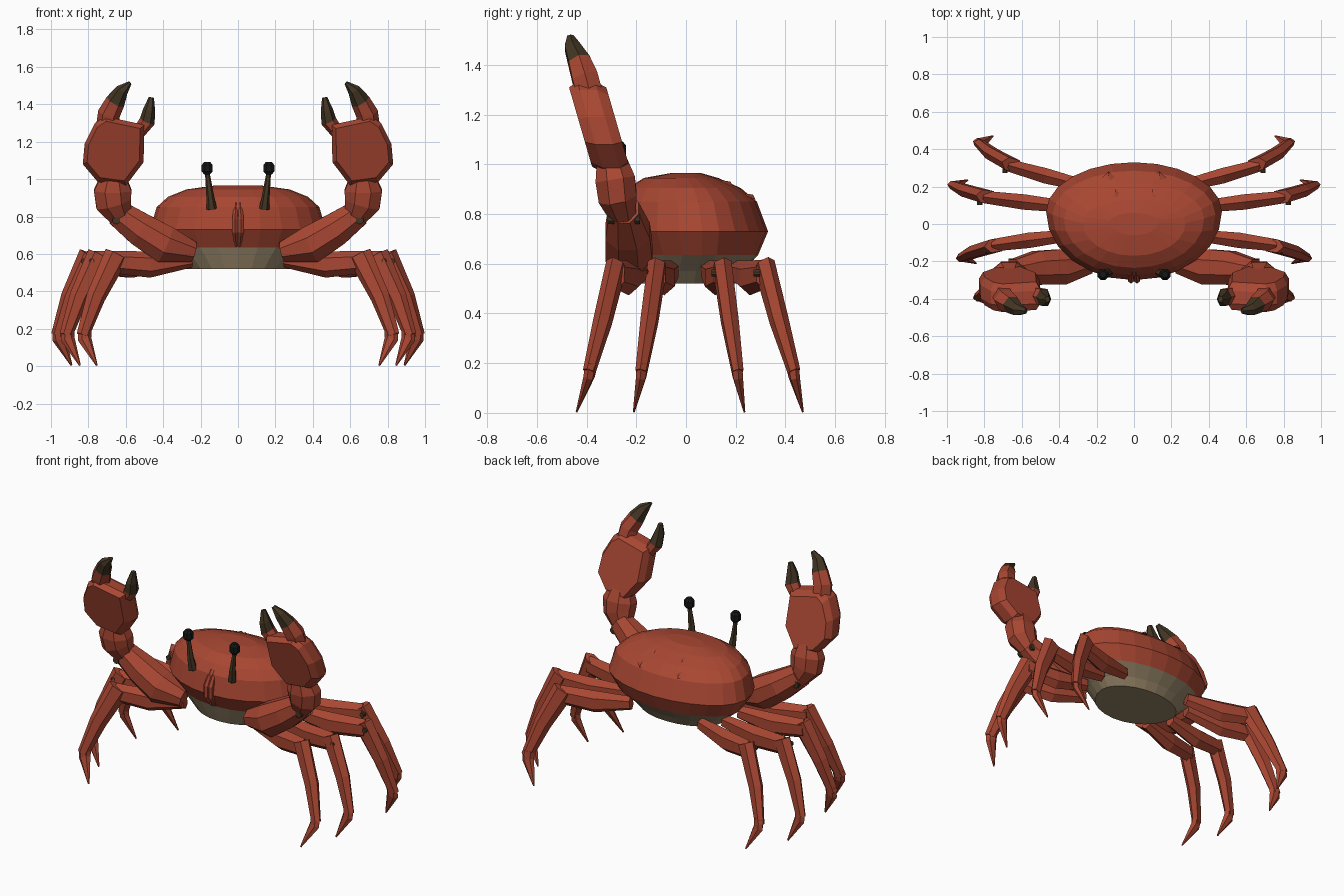
import bpy
import bmesh
import math
from mathutils import Vector

cube = bpy.data.objects.get("Cube")
if cube:
    bpy.data.objects.remove(cube, do_unlink=True)


def make_material(name, rgb):
    mat = bpy.data.materials.new(name)
    mat.use_nodes = True
    mat.diffuse_color = (*rgb, 1)
    mat.node_tree.nodes["Principled BSDF"].inputs["Base Color"].default_value = (*rgb, 1)
    return mat


RED = make_material("shell red", (0.39, 0.062, 0.032))
BELLY = make_material("belly tan", (0.30, 0.23, 0.135))
DARK = make_material("dark brown", (0.055, 0.036, 0.017))
BLACK = make_material("eye black", (0.008, 0.009, 0.009))


def loft(name, rings, mats, rule=lambda i: 0):
    """Skin a list of equal rings; rule picks the material of each band."""
    bm = bmesh.new()
    loops = [[bm.verts.new(p) for p in ring] for ring in rings]
    n = len(loops[0])
    for i, (a, b) in enumerate(zip(loops, loops[1:])):
        for j in range(n):
            k = (j + 1) % n
            bm.faces.new((a[j], a[k], b[k], b[j])).material_index = rule(i)
    bm.faces.new(loops[0]).material_index = rule(0)
    bm.faces.new(loops[-1]).material_index = rule(len(rings) - 2)
    bmesh.ops.recalc_face_normals(bm, faces=bm.faces)
    mesh = bpy.data.meshes.new(name)
    bm.to_mesh(mesh)
    bm.free()
    for mat in mats:
        mesh.materials.append(mat)
    obj = bpy.data.objects.new(name, mesh)
    bpy.context.collection.objects.link(obj)
    return obj


def pair(name, rings, mats, rule=lambda i: 0):
    """Build a left part and its mirrored right twin."""
    loft("left_" + name, rings, mats, rule)
    flipped = [[(-p[0], p[1], p[2]) for p in ring] for ring in rings]
    loft("right_" + name, flipped, mats, rule)


def tube(path, sizes, sides=6, hint=(0, 1, 0)):
    """Rings along a path; sizes are (height in the bend plane, thickness along hint)."""
    pts = [Vector(p) for p in path]
    rings = []
    for i, p in enumerate(pts):
        d = (pts[min(i + 1, len(pts) - 1)] - pts[max(i - 1, 0)]).normalized()
        side = Vector(hint)
        side = (side - d * side.dot(d)).normalized()
        up = d.cross(side)
        h, t = sizes[i]
        step = 2 * math.pi / sides
        shift = step / 2 if sides % 4 == 0 else 0
        grow = 0.5 / math.cos(shift)
        rings.append([p + (up * math.cos(j * step + shift) * h
                           + side * math.sin(j * step + shift) * t) * grow
                      for j in range(sides)])
    return rings


def pivot(name, x, y, z, radius, length):
    pair(name, tube([(x, y - length / 2, z), (x, y + length / 2, z)],
                    [(radius * 2, radius * 2)] * 2, 8, (0, 0, 1)), [DARK])


# Body: egg-shaped rings (z, half width, front y, back y)
def body_ring(z, a, front, back, n=24):
    mid = front + (back - front) * 0.58
    ring = []
    for j in range(n):
        t = 2 * math.pi * j / n
        s = math.sin(t)
        reach = back - mid if s > 0 else mid - front
        ring.append((a * math.cos(t), mid + reach * s, z))
    return ring


profile = [(0.52, 0.28, -0.20, 0.20), (0.57, 0.33, -0.22, 0.23),
           (0.635, 0.41, -0.245, 0.29), (0.73, 0.47, -0.30, 0.33),
           (0.85, 0.435, -0.275, 0.285), (0.905, 0.375, -0.235, 0.22),
           (0.945, 0.275, -0.17, 0.13), (0.965, 0.13, -0.06, 0.06)]
loft("body_shell", [body_ring(*r) for r in profile], [RED, BELLY],
     lambda i: 1 if i < 2 else 0)

# Twin ridges on the face
pair("face_ridge", tube([(0.012, -0.25, 0.87), (0.016, -0.295, 0.78),
                         (0.016, -0.295, 0.72), (0.01, -0.25, 0.645)],
                        [(0.02, 0.02), (0.05, 0.035), (0.05, 0.035), (0.02, 0.02)],
                        6, (1, 0, 0)), [RED])

# Small raised bumps on the back of the shell
for label, x, y, z in (("upper", 0.135, 0.255, 0.872), ("lower", 0.1, 0.165, 0.924)):
    pair(label + "_shell_bump", [[(x - 0.04, y - 0.01, z), (x, y + 0.025, z - 0.015),
                                  (x + 0.04, y - 0.01, z)],
                                 [(x - 0.005, y - 0.02, z + 0.012), (x, y + 0.015, z + 0.006),
                                  (x + 0.005, y - 0.02, z + 0.012)]], [RED])

# Eyes on stalks
pair("eye_stalk", tube([(0.14, -0.26, 0.84), (0.15, -0.27, 0.92), (0.165, -0.27, 1.04)],
                       [(0.055, 0.055), (0.04, 0.04), (0.024, 0.024)]), [DARK])
pair("eye", tube([(0.165, -0.27, z) for z in (1.025, 1.04, 1.075, 1.092)],
                 [(w, w) for w in (0.03, 0.058, 0.058, 0.032)], 8), [BLACK])

# Walking legs: hip x, hip y, knee x, knee y, ankle y, tip y
legs = {"front": (0.25, -0.18, 0.655, -0.28, -0.39, -0.44),
        "front_middle": (0.34, -0.06, 0.745, -0.115, -0.18, -0.21),
        "rear_middle": (0.34, 0.09, 0.79, 0.145, 0.208, 0.235),
        "rear": (0.25, 0.20, 0.655, 0.315, 0.435, 0.47)}
for label, (hx, hy, kx, ky, ay, ty) in legs.items():
    hint = Vector((hy - ky, kx - hx, 0)).normalized()
    mx, my = hx + (kx - hx) * 0.55, hy + (ky - hy) * 0.5
    pair(label + "_thigh", tube([(hx, hy, 0.57), (mx, my, 0.543),
                                 (kx + 0.02, ky, 0.557)],
                                [(0.085, 0.07), (0.14, 0.095), (0.12, 0.075)], 6, hint), [RED])
    pair(label + "_shin", tube([(kx - 0.005, ky, 0.595), (kx + 0.105, (ky + ay) / 2, 0.37),
                                (kx + 0.175, ay, 0.165)],
                               [(0.135, 0.08), (0.105, 0.075), (0.07, 0.05)], 6, hint), [RED])
    pair(label + "_foot", tube([(kx + 0.165, ay - (ty - ay) * 0.2, 0.2),
                                (kx + 0.165, ay, 0.145), (kx + 0.1, ty, 0.004)],
                               [(0.075, 0.05), (0.075, 0.045), (0.01, 0.008)], 6, hint), [RED])
    pivot(label + "_knee_pin", kx + 0.035, ky - 0.03, 0.562, 0.014, 0.025)

# Claw arms
pair("upper_arm", tube([(0.24, -0.20, 0.61), (0.39, -0.23, 0.65), (0.52, -0.235, 0.73),
                        (0.645, -0.25, 0.82)],
                       [(0.11, 0.13), (0.20, 0.19), (0.18, 0.18), (0.14, 0.12)], 8), [RED])
pivot("elbow_pin", 0.65, -0.25, 0.78, 0.02, 0.13)
pair("wrist", tube([(0.625, -0.25, 0.785), (0.665, -0.275, 0.87), (0.67, -0.285, 0.94),
                    (0.665, -0.30, 1.02)],
                   [(0.11, 0.10), (0.19, 0.155), (0.20, 0.16), (0.13, 0.12)], 8), [RED])


# Palms: a tilted outline with bevelled front and back
def tilt(z):
    return -0.30 - (z - 0.98) * 0.29


outline = [(0.71, 1.335), (0.50, 1.29), (0.505, 1.09), (0.60, 0.965),
           (0.75, 0.985), (0.83, 1.08), (0.82, 1.19), (0.765, 1.30)]
cx, cz = 0.665, 1.15
palm = []
for depth, scale in ((-0.075, 0.86), (-0.035, 1), (0.035, 1), (0.075, 0.86)):
    ring = []
    for x, z in outline:
        px, pz = cx + (x - cx) * scale, cz + (z - cz) * scale
        ring.append((px, tilt(pz) + depth, pz))
    palm.append(ring)
pair("claw_palm", palm, [RED])


# Pincers with dark tips
def pincer(name, path, sizes, red_bands):
    pair(name, tube([(x, tilt(z) + dy, z) for x, z, dy in path], sizes),
         [RED, DARK], lambda i: 0 if i < red_bands else 1)


pincer("large_pincer",
       [(0.70, 1.27, 0), (0.69, 1.35, 0), (0.655, 1.415, -0.005),
        (0.62, 1.475, -0.015), (0.577, 1.515, -0.01)],
       [(0.12, 0.12), (0.12, 0.12), (0.105, 0.10), (0.07, 0.07), (0.02, 0.03)], 2)
pincer("small_pincer",
       [(0.53, 1.25, 0), (0.485, 1.31, 0.005), (0.475, 1.37, 0.01), (0.463, 1.437, 0.03)],
       [(0.07, 0.09), (0.085, 0.10), (0.065, 0.08), (0.028, 0.035)], 1)
